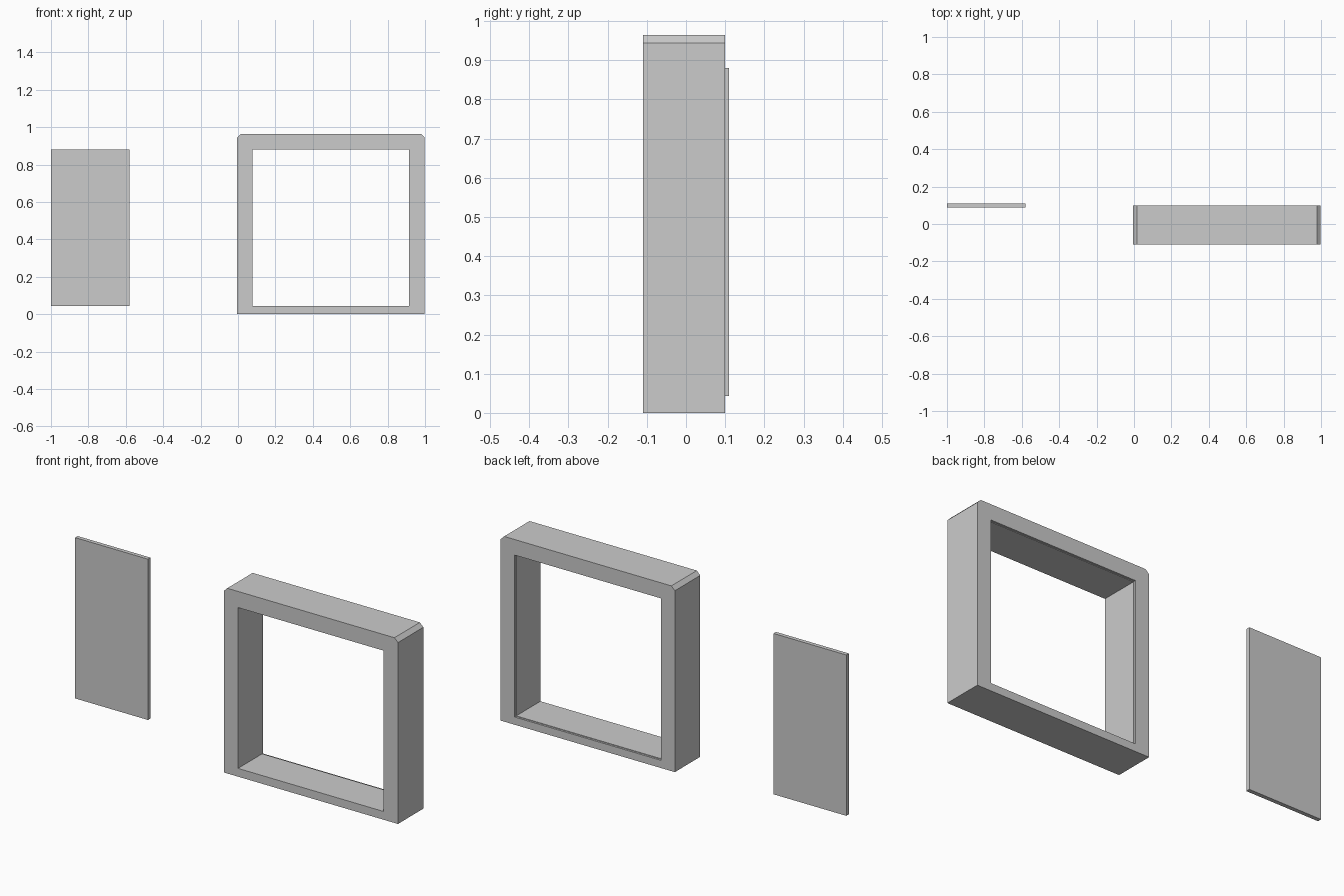
import bpy, bmesh

if "Cube" in bpy.data.objects:
    bpy.data.objects.remove(bpy.data.objects["Cube"])


def prism(name, profile, y0, y1):
    """Extrude an x-z outline from y0 (front) to y1 (back)."""
    bm = bmesh.new()
    face = bm.faces.new([bm.verts.new((x, y0, z)) for x, z in profile])
    ext = bmesh.ops.extrude_face_region(bm, geom=[face])
    verts = [v for v in ext["geom"] if isinstance(v, bmesh.types.BMVert)]
    bmesh.ops.translate(bm, verts=verts, vec=(0, y1 - y0, 0))
    bmesh.ops.recalc_face_normals(bm, faces=bm.faces)
    mesh = bpy.data.meshes.new(name)
    bm.to_mesh(mesh)
    bm.free()
    obj = bpy.data.objects.new(name, mesh)
    bpy.context.collection.objects.link(obj)
    return obj


def rect(x0, x1, z0, z1):
    return [(x0, z0), (x1, z0), (x1, z1), (x0, z1)]


def cut(target, cutter):
    mod = target.modifiers.new("cut", "BOOLEAN")
    mod.operation = "DIFFERENCE"
    mod.solver = "EXACT"
    mod.object = cutter
    bpy.context.view_layer.objects.active = target
    bpy.ops.object.modifier_apply(modifier=mod.name)
    bpy.data.objects.remove(cutter)


# Window frame: square surround with chamfered top corners
L, R, TOP, C = -0.005, 0.998, 0.964, 0.02
frame = prism("window_frame", [(L, 0), (R, 0), (R, TOP - C), (R - C, TOP),
                               (L + C, TOP), (L, TOP - C)], -0.11, 0.099)

# Opening, with a hairline rebate at the back where the panel seats
O = (0.077, 0.915, 0.043, 0.88)
g = 0.003
cut(frame, prism("opening_cutter", rect(*O), -0.3, 0.3))
cut(frame, prism("rebate_cutter",
                 rect(O[0] - g, O[1] + g, O[2] - g, O[3] + g), 0.089, 0.3))

# Separate sliding panel, half the opening wide
prism("sliding_panel", rect(-1.0, -0.581, 0.043, 0.88), 0.089, 0.11)
